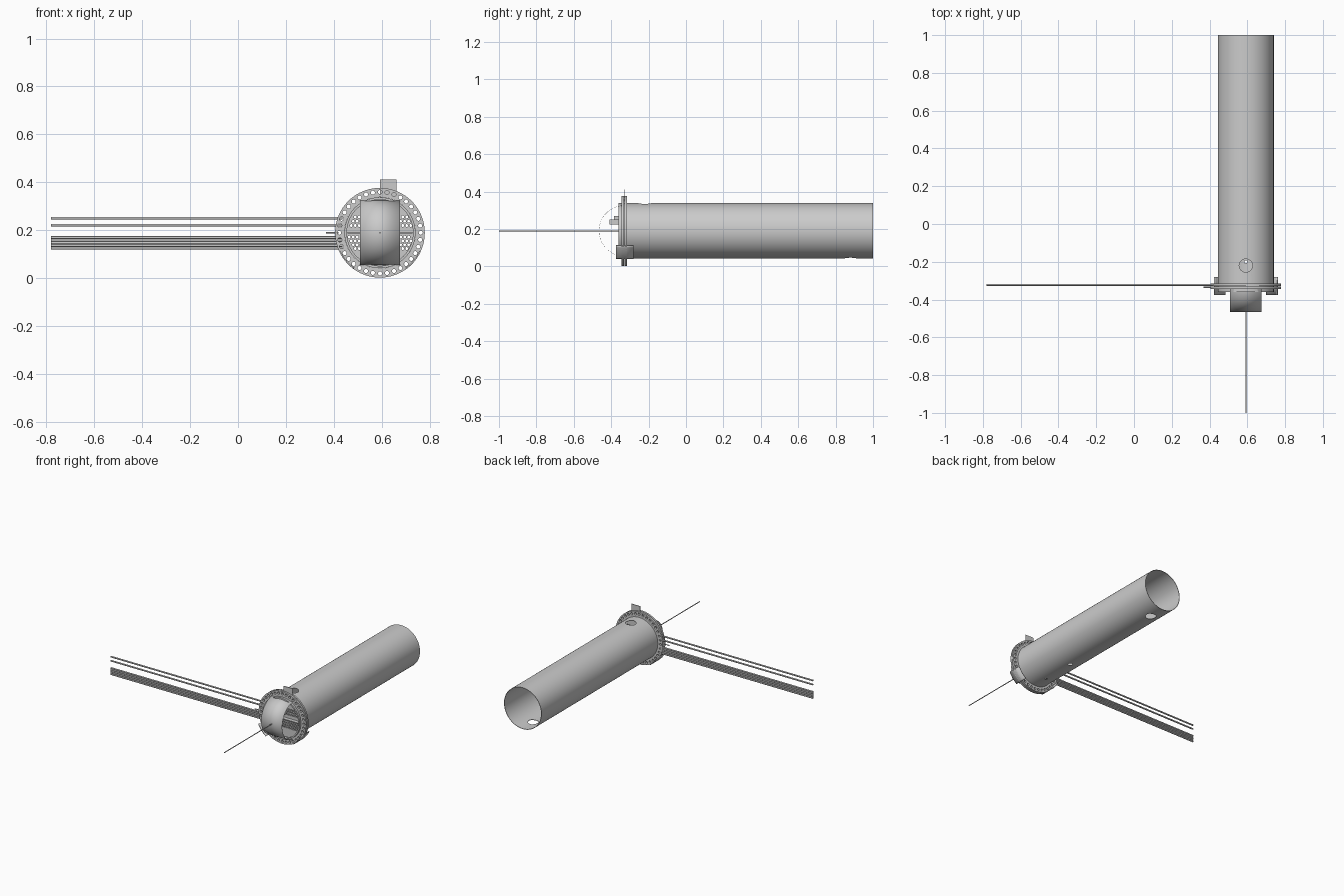
import bpy, bmesh, math
from mathutils import Vector

if "Cube" in bpy.data.objects:
    bpy.data.objects.remove(bpy.data.objects["Cube"])

CX, CZ = 0.592, 0.19      # axis of the vessel, which runs along y


def smooth(ob):
    bpy.ops.object.select_all(action='DESELECT')
    ob.select_set(True)
    bpy.context.view_layer.objects.active = ob
    bpy.ops.object.shade_smooth_by_angle(angle=math.radians(35))


def plate(name, loops, y0, y1):
    """Filled circles (x, z, radius, sides) around the axis, extruded from y0 to y1; inner loops are holes."""
    cu = bpy.data.curves.new(name + "_curve", 'CURVE')
    cu.dimensions = '2D'
    cu.fill_mode = 'BOTH'
    cu.extrude = (y1 - y0) / 2
    for x, z, r, n in loops:
        sp = cu.splines.new('POLY')
        sp.points.add(n - 1)
        for i, p in enumerate(sp.points):
            a = 2 * math.pi * i / n
            p.co = (x + r * math.cos(a), z + r * math.sin(a), 0, 1)
        sp.use_cyclic_u = True
    tmp = bpy.data.objects.new(name + "_tmp", cu)
    bpy.context.collection.objects.link(tmp)
    dg = bpy.context.evaluated_depsgraph_get()
    me = bpy.data.meshes.new_from_object(tmp.evaluated_get(dg))
    bpy.data.objects.remove(tmp)
    bm = bmesh.new()
    bm.from_mesh(me)
    bmesh.ops.remove_doubles(bm, verts=bm.verts, dist=1e-5)
    for v in bm.verts:
        v.co = (CX + v.co.x, (y0 + y1) / 2 - v.co.z, CZ + v.co.y)
    bmesh.ops.recalc_face_normals(bm, faces=bm.faces)
    bm.to_mesh(me)
    bm.free()
    ob = bpy.data.objects.new(name, me)
    bpy.context.collection.objects.link(ob)
    smooth(ob)
    return ob


def rod(name, a, b, r, n=12):
    a, b = Vector(a), Vector(b)
    d = b - a
    bpy.ops.mesh.primitive_cylinder_add(vertices=n, radius=r, depth=d.length, location=(a + b) / 2,
                                        rotation=d.to_track_quat('Z', 'Y').to_euler())
    ob = bpy.context.object
    ob.name = name
    smooth(ob)
    return ob


def box(name, lo, hi):
    lo, hi = Vector(lo), Vector(hi)
    bpy.ops.mesh.primitive_cube_add(size=1, location=(lo + hi) / 2)
    ob = bpy.context.object
    ob.name = name
    ob.scale = hi - lo
    return ob


def strip(name, points, vec, thick):
    """Sheet swept from a polyline along vec, with a little thickness."""
    n = len(points)
    vs = [Vector(p) for p in points]
    vs += [p + Vector(vec) for p in vs]
    me = bpy.data.meshes.new(name)
    me.from_pydata(vs, [], [(i, i + 1, n + i + 1, n + i) for i in range(n - 1)])
    ob = bpy.data.objects.new(name, me)
    bpy.context.collection.objects.link(ob)
    m = ob.modifiers.new("thickness", 'SOLIDIFY')
    m.thickness = thick
    m.offset = 0
    smooth(ob)
    return ob


# shell: long open pipe with nozzle holes
shell = plate("shell", [(0, 0, 0.148, 96), (0, 0, 0.145, 96)], -0.35, 1.0)
for y, r, side in ((-0.22, 0.035, 1), (0.88, 0.035, -1), (0.05, 0.015, -1), (-0.2, 0.008, -1)):
    cut = rod("hole_cutter", (CX, y, CZ + side * 0.08), (CX, y, CZ + side * 0.25), r, 32)
    m = shell.modifiers.new("hole", 'BOOLEAN')
    m.operation = 'DIFFERENCE'
    m.object = cut
    bpy.context.view_layer.objects.active = shell
    bpy.ops.object.modifier_apply(modifier=m.name)
    bpy.data.objects.remove(cut)
smooth(shell)

# bolted flange pair
N = 36
bolts = [(0.17 * math.cos(2 * math.pi * i / N), 0.17 * math.sin(2 * math.pi * i / N), 0.0085, 16)
         for i in range(N)]
for name, y0, y1 in (("front_flange", -0.345, -0.332), ("rear_flange", -0.328, -0.315)):
    plate(name, [(0, 0, 0.187, 96), (0, 0, 0.1482, 96)] + bolts, y0, y1)
plate("front_rim", [(0, 0, 0.148, 96), (0, 0, 0.138, 96)], -0.36, -0.345)

# tube sheet with rows of holes above and below the partition
holes = []
for k, z in enumerate((0.066, 0.048, 0.03, -0.018, -0.034, -0.05, -0.066)):
    for i in range(-8, 9):
        x = i * 0.0165 + (0.004 if k % 2 else -0.004)
        if math.hypot(x, z) < 0.133:
            holes.append((x, z, 0.006, 10))
plate("tube_sheet", [(0, 0, 0.145, 96)] + holes, -0.334, -0.324)

# curved band bowed across the front
arc = [(CX - 0.083, -0.33 - 0.135 * math.cos(a), CZ + 0.135 * math.sin(a))
       for a in (math.pi * (i / 40 - 0.5) for i in range(41))]
strip("front_band", arc, (0.166, 0, 0), 0.001)

# withdrawn tubes to the side
for z in (0.251, 0.222, 0.17, 0.159, 0.148, 0.137, 0.126):
    rod("side_tube", (-0.78, -0.322, z), (0.435, -0.322, z), 0.0055)

# long front rod, cross pin and partition bar
rod("front_rod", (CX, -1.0, CZ), (CX, -0.33, CZ), 0.003)
rod("side_pin", (0.368, -0.335, CZ), (0.42, -0.335, CZ), 0.003)
box("partition_bar", (CX - 0.135, -0.36, CZ - 0.003), (CX + 0.135, -0.334, CZ + 0.003))

# small stepped fittings behind the band
box("fitting_lower", (CX - 0.03, -0.41, 0.225), (CX + 0.03, -0.334, 0.25))
box("fitting_upper", (CX - 0.02, -0.385, 0.25), (CX + 0.02, -0.334, 0.268))

# name-plate style blank tab on top
box("top_tab", (0.593, -0.332, 0.335), (0.662, -0.328, 0.412))

# curved clamps gripping the flange rim
for s in (-1, 1):
    pts = [(CX + s * 0.184 * math.cos(a), -0.375, CZ + 0.184 * math.sin(a))
           for a in (math.radians(-54 + 29 * i / 8) for i in range(9))]
    strip("rim_clamp", pts, (0, 0.095, 0), 0.006)
